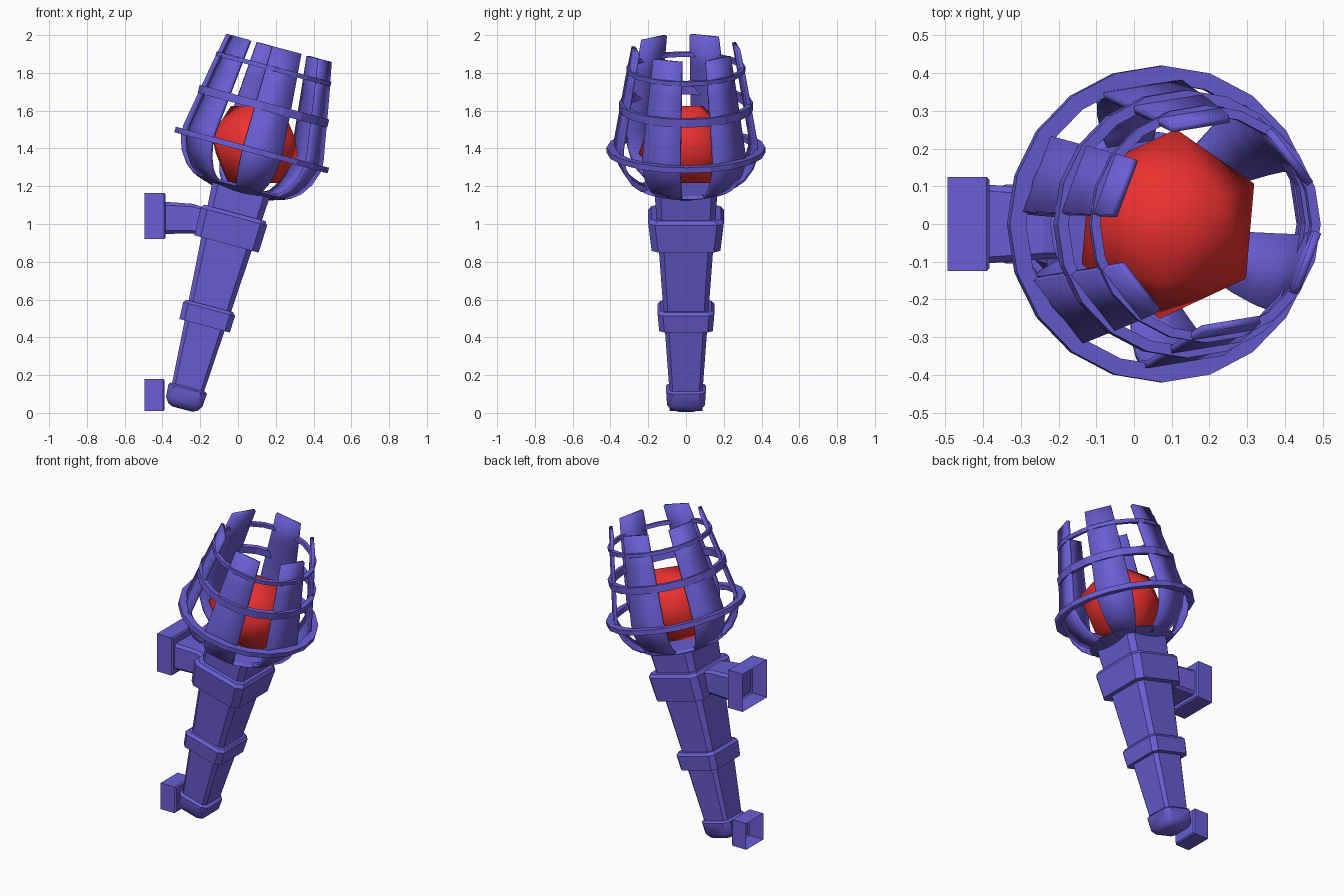
import bpy, bmesh, math
from mathutils import Matrix, Vector

if "Cube" in bpy.data.objects:
    bpy.data.objects.remove(bpy.data.objects["Cube"])

TILT = Matrix.Translation((-0.295, 0, 0.02)) @ Matrix.Rotation(math.radians(15), 4, 'Y')


def material(name, rgb):
    m = bpy.data.materials.new(name)
    m.diffuse_color = (*rgb, 1)
    m.use_nodes = True
    m.node_tree.nodes["Principled BSDF"].inputs["Base Color"].default_value = m.diffuse_color
    return m


METAL = material("violet_metal", (0.15, 0.11, 0.66))
GLOW = material("red_glow", (0.85, 0.03, 0.03))


def finish(name, bm, mat=METAL, matrix=None, smooth=None):
    me = bpy.data.meshes.new(name)
    bm.to_mesh(me)
    bm.free()
    me.materials.append(mat)
    if smooth:
        me.shade_smooth()
        me.set_sharp_from_angle(angle=math.radians(smooth))
    ob = bpy.data.objects.new(name, me)
    if matrix:
        ob.matrix_world = matrix
    bpy.context.collection.objects.link(ob)
    return ob


def bridge(bm, a, b):
    n = len(a)
    for i in range(n):
        bm.faces.new((a[i], a[(i + 1) % n], b[(i + 1) % n], b[i]))


def square_loft(name, sections, cut=0.2, matrix=TILT, smooth=None):
    """Chamfered-square sections (height, half x, half y[, x shift])."""
    bm = bmesh.new()
    loops = []
    for t, hx, hy, *dx in sections:
        s = dx[0] if dx else 0
        c = cut * min(hx, hy)
        pts = [(hx, c - hy), (hx, hy - c), (hx - c, hy), (c - hx, hy),
               (-hx, hy - c), (-hx, c - hy), (c - hx, -hy), (hx - c, -hy)]
        loops.append([bm.verts.new((x + s, y, t)) for x, y in pts])
    for a, b in zip(loops, loops[1:]):
        bridge(bm, a, b)
    bm.faces.new(loops[0][::-1])
    bm.faces.new(loops[-1])
    return finish(name, bm, matrix=matrix, smooth=smooth)


def lathe(name, profile, sides, closed=True):
    bm = bmesh.new()
    loops = [[bm.verts.new((r * math.cos(2 * math.pi * i / sides),
                            r * math.sin(2 * math.pi * i / sides), t))
              for i in range(sides)] for r, t in profile]
    for a, b in zip(loops, loops[1:] + loops[:1] if closed else loops[1:]):
        bridge(bm, a, b)
    if not closed:
        bm.faces.new(loops[0][::-1])
        bm.faces.new(loops[-1])
    return finish(name, bm, matrix=TILT)


# Handle, end cap and collars
square_loft("handle", [(0.08, 0.085, 0.085), (1.2, 0.157, 0.165)])
square_loft("end_cap", [(0, 0.055, 0.055), (0.012, 0.08, 0.08), (0.04, 0.1, 0.1),
                        (0.11, 0.105, 0.105), (0.12, 0.095, 0.095)], 0.3, smooth=40)
square_loft("lower_collar", [(0.457, 0.138, 0.142), (0.548, 0.142, 0.15),
                             (0.565, 0.128, 0.136)])
square_loft("upper_collar", [(0.905, 0.176, 0.182), (1.055, 0.182, 0.2),
                             (1.075, 0.168, 0.185)])

# Basket floor, staves and hoops
lathe("basket_floor", [(0.155, 1.185), (0.25, 1.215), (0.23, 1.228)], 24, closed=False)
PROFILE = [(0.2, 1.198), (0.265, 1.222), (0.315, 1.26), (0.36, 1.325), (0.385, 1.4),
           (0.385, 1.46), (0.36, 1.6), (0.325, 1.8), (0.29, 1.98)]
HALF = math.radians(16)
for k in range(6):
    mid = math.radians(-21 + 60 * k)
    bm = bmesh.new()
    rows = [[bm.verts.new((r * math.cos(a), r * math.sin(a), t))
             for a in (mid - HALF, mid + HALF)] for r, t in PROFILE]
    for a, b in zip(rows, rows[1:]):
        bm.faces.new((a[0], a[1], b[1], b[0]))
    stave = finish(f"stave_{k + 1}", bm, matrix=TILT, smooth=40)
    mod = stave.modifiers.new("thickness", 'SOLIDIFY')
    mod.thickness = 0.02
    mod.offset = -1

for name, t, r0, r1, h in (("lower_hoop", 1.42, 0.375, 0.42, 0.015),
                           ("middle_hoop", 1.66, 0.325, 0.355, 0.022),
                           ("top_hoop", 1.865, 0.29, 0.315, 0.012)):
    lathe(name, [(r0, t - h), (r1, t - h), (r1, t + h), (r0, t + h)], 20)

# Glowing core: icosahedron resting with one face up
bm = bmesh.new()
bmesh.ops.create_icosphere(bm, subdivisions=1, radius=0.257)
bm.normal_update()
bm.faces.ensure_lookup_table()
q = bm.faces[0].normal.rotation_difference(Vector((0, 0, 1)))
bmesh.ops.transform(bm, matrix=q.to_matrix().to_4x4(), verts=bm.verts)
top = max(bm.verts, key=lambda v: v.co.z)
turn = math.radians(25) - math.atan2(top.co.y, top.co.x)
bmesh.ops.rotate(bm, matrix=Matrix.Rotation(turn, 3, 'Z'), verts=bm.verts)
finish("glowing_core", bm, GLOW, Matrix.Translation((0.09, 0, 1.42)), smooth=60)


# Wall plates: boxes left open toward the wall
def wall_plate(name, hy, z0, z1, x1):
    bm = bmesh.new()
    x0 = -0.495
    bmesh.ops.create_cube(bm, size=1, matrix=Matrix.Translation(
        ((x0 + x1) / 2, 0, (z0 + z1) / 2)) @ Matrix.Diagonal((x1 - x0, 2 * hy, z1 - z0, 1)))
    bm.normal_update()
    bmesh.ops.delete(bm, geom=[f for f in bm.faces if f.normal.x < -0.9], context='FACES_ONLY')
    rim = [e for e in bm.edges if all(v.co.x > x1 - 0.001 for v in e.verts)]
    bmesh.ops.bevel(bm, geom=rim, offset=0.008, segments=1, affect='EDGES')
    finish(name, bm)


wall_plate("upper_wall_plate", 0.125, 0.92, 1.165, -0.383)
wall_plate("lower_wall_plate", 0.088, 0.01, 0.18, -0.388)

# Arm joining the upper plate to the collar (lofted along x, bending into the collar)
ARM = Matrix.Translation((0, 0, 1.033)) @ Matrix.Rotation(math.radians(90), 4, 'Y')
square_loft("bracket_arm", [(-0.395, 0.085, 0.105), (-0.24, 0.079, 0.093, 0.005),
                            (-0.12, 0.072, 0.093, 0.035)], matrix=ARM)
